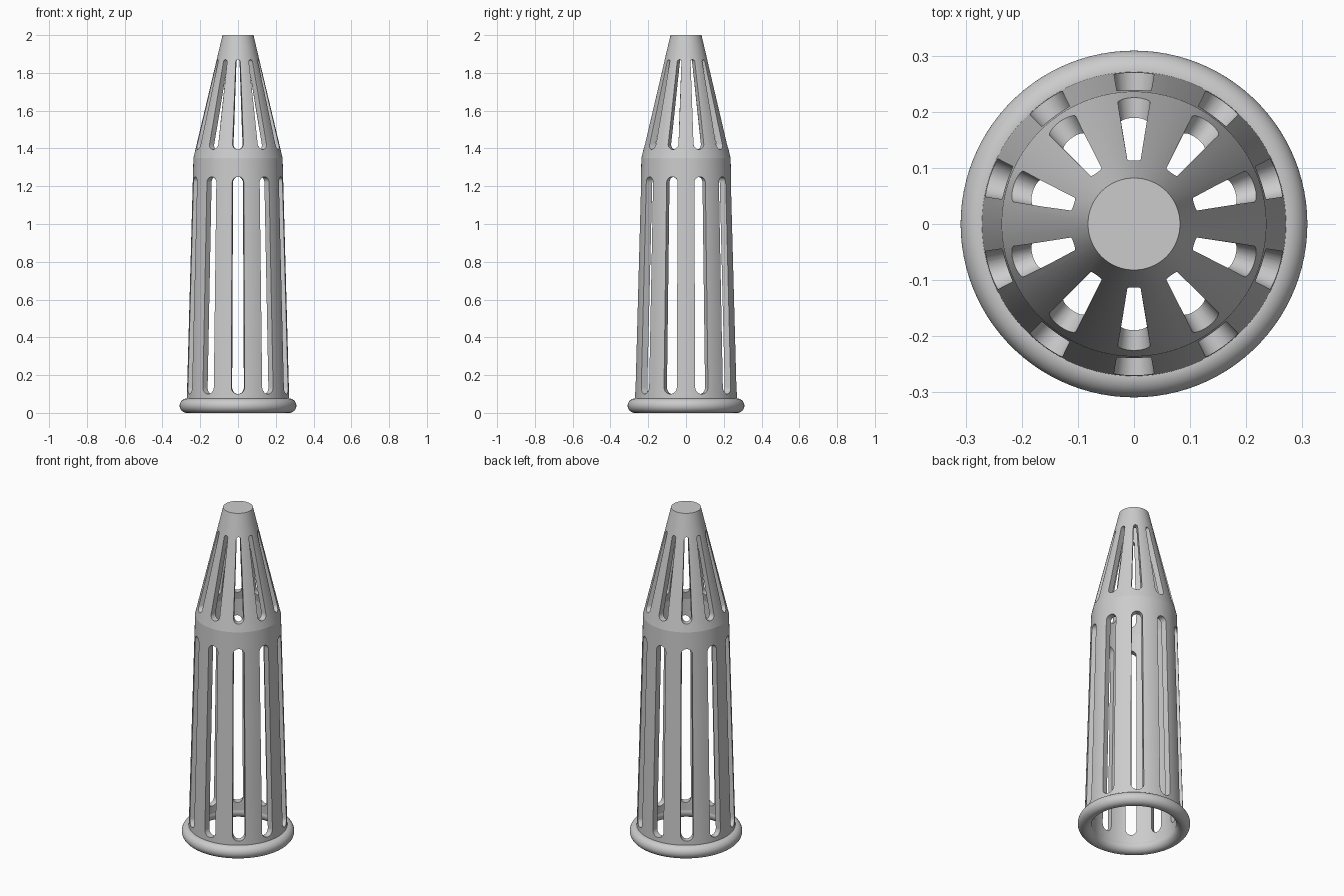
import bpy, bmesh, math
from mathutils import Matrix, Vector

if "Cube" in bpy.data.objects:
    bpy.data.objects.remove(bpy.data.objects["Cube"], do_unlink=True)

SLOTS = 10
KINK_Z, KINK_R = 1.35, 0.236
BASE_R, TIP_R = 0.273, 0.082

grey = bpy.data.materials.new("plain grey")
grey.use_nodes = True
colour = (0.6, 0.6, 0.6, 1)
grey.diffuse_color = colour
grey.node_tree.nodes["Principled BSDF"].inputs["Base Color"].default_value = colour


def make_object(name, bm):
    bmesh.ops.recalc_face_normals(bm, faces=bm.faces)
    mesh = bpy.data.meshes.new(name)
    bm.to_mesh(mesh)
    bm.free()
    mesh.materials.append(grey)
    obj = bpy.data.objects.new(name, mesh)
    bpy.context.collection.objects.link(obj)
    return obj


def lathe(name, profile, steps, closed):
    """Spin an (r, z) profile around the z axis."""
    bm = bmesh.new()
    verts = [bm.verts.new((r, 0, z)) for r, z in profile]
    edges = [bm.edges.new(pair) for pair in zip(verts, verts[1:])]
    if closed:
        edges.append(bm.edges.new((verts[-1], verts[0])))
    bmesh.ops.spin(bm, geom=verts + edges, axis=(0, 0, 1), cent=(0, 0, 0),
                   angle=math.tau, steps=steps, use_duplicate=False)
    bmesh.ops.remove_doubles(bm, verts=bm.verts, dist=1e-5)
    return make_object(name, bm)


def outer_radius(z):
    if z < KINK_Z:
        return BASE_R + (KINK_R - BASE_R) * z / KINK_Z
    return KINK_R + (TIP_R - KINK_R) * (z - KINK_Z) / (2 - KINK_Z)


def add_slots(bm, z0, z1, w0, w1, steps=20):
    """Round-ended tapered wedges, repeated around the axis."""
    outline = []
    for centre, w, start in ((z0 + w0, w0, math.pi), (z1 - w1, w1, 0)):
        for i in range(steps + 1):
            a = start + math.pi * i / steps
            outline.append((w * math.cos(a), centre + w * math.sin(a)))
    for k in range(SLOTS):
        turn = Matrix.Rotation(math.tau * k / SLOTS, 3, 'Z')
        rings = []
        for offset in (-0.07, 0.05):
            ring = []
            for x, z in outline:
                r = outer_radius(z)
                ring.append(bm.verts.new(turn @ Vector((x * (r + offset) / r, r + offset, z))))
            rings.append(ring)
        inner, outer = rings
        n = len(outline)
        for ring in rings:
            # Cap as a ladder of strips across the slot
            for i in range(n // 2 - 1):
                quad = (ring[i], ring[i + 1], ring[n // 2 - 2 - i], ring[n // 2 - 1 - i])
                if i < steps // 2 and len(set(quad)) == 4:
                    bm.faces.new(quad)
                    h = n // 2
                    bm.faces.new((ring[h + i], ring[h + i + 1],
                                  ring[h + steps - 1 - i], ring[h + steps - i]))
                elif i < steps // 2:
                    bm.faces.new(tuple(dict.fromkeys(quad)))
                    h = n // 2
                    bm.faces.new(tuple(dict.fromkeys((ring[h + i], ring[h + i + 1],
                                 ring[h + steps - 1 - i], ring[h + steps - i]))))
            bm.faces.new((ring[0], ring[steps], ring[steps + 1], ring[-1]))
        for i in range(n):
            j = (i + 1) % n
            bm.faces.new((inner[i], inner[j], outer[j], outer[i]))


def smooth(obj):
    bpy.ops.object.select_all(action='DESELECT')
    obj.select_set(True)
    bpy.context.view_layer.objects.active = obj
    bpy.ops.object.shade_smooth_by_angle(angle=math.radians(10.5))


# Hollow tapered shell with a closed tip
shell = lathe("slotted_shell", [
    (outer_radius(0.03), 0.03), (KINK_R, KINK_Z), (TIP_R, 2), (0, 2),
    (0, 1.95), (0.058, 1.95), (0.2, KINK_Z), (0.236, 0.03)], 100, True)

# Long body slots and shorter nose slots
bm = bmesh.new()
add_slots(bm, 0.1, 1.25, 0.036, 0.031)
add_slots(bm, 1.395, 1.87, 0.029, 0.012)
cutter = make_object("slot_cutter", bm)
cutter.hide_render = True
cut = shell.modifiers.new("slots", 'BOOLEAN')
cut.operation = 'DIFFERENCE'
cut.solver = 'EXACT'
cut.object = cutter
bpy.context.view_layer.objects.active = shell
bpy.ops.object.modifier_apply(modifier=cut.name)
bpy.data.objects.remove(cutter, do_unlink=True)
smooth(shell)

# Rounded rim at the open base
rim_points = [(0.271 + 0.038 * math.cos(math.tau * i / 48),
               0.038 + 0.038 * math.sin(math.tau * i / 48)) for i in range(48)]
smooth(lathe("base_rim", rim_points, 100, True))
